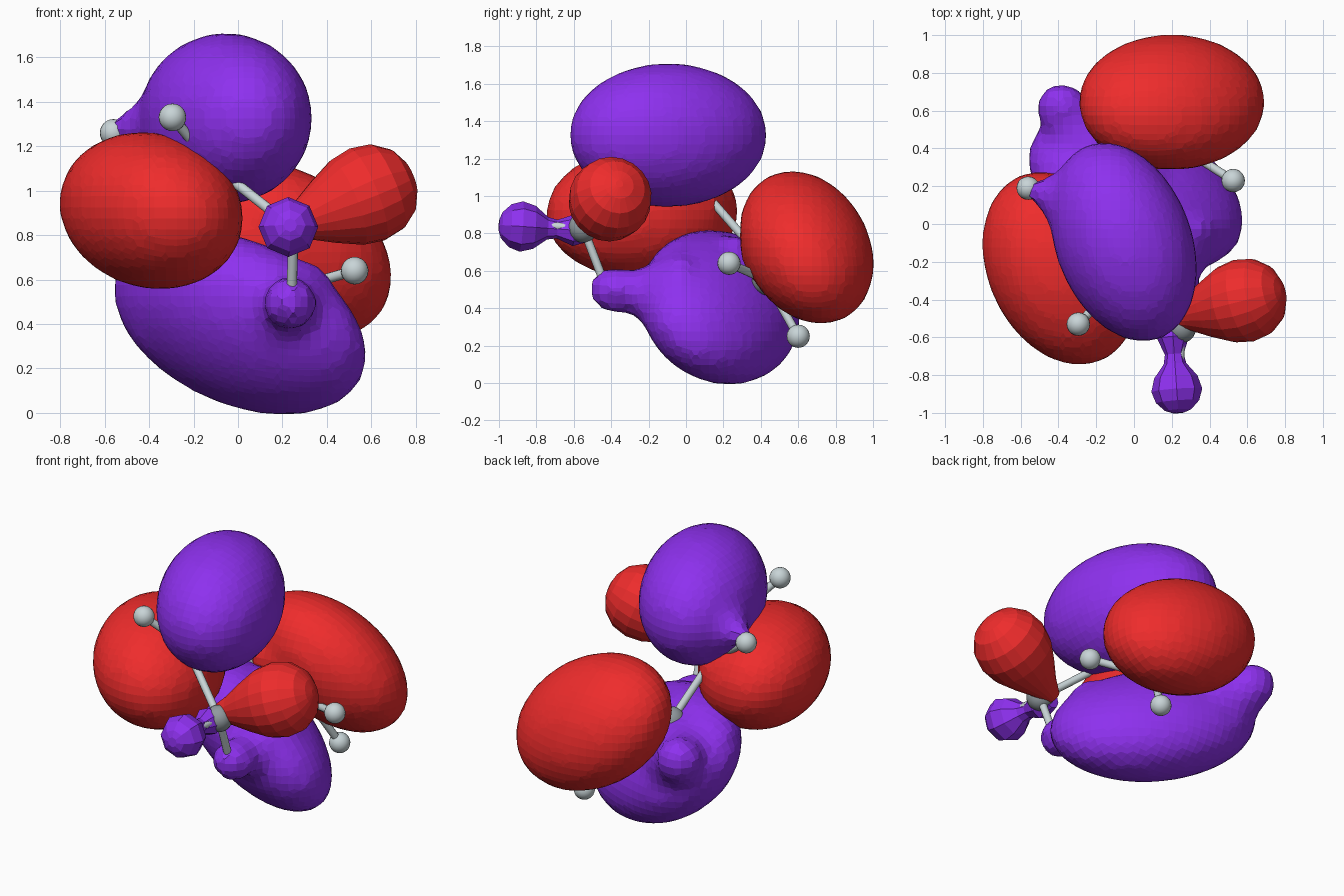
import bpy, bmesh, math
from mathutils import Vector, Matrix

if "Cube" in bpy.data.objects:
    bpy.data.objects.remove(bpy.data.objects["Cube"])


def material(name, rgb):
    m = bpy.data.materials.new(name)
    m.diffuse_color = (*rgb, 1)
    m.use_nodes = True
    m.node_tree.nodes["Principled BSDF"].inputs["Base Color"].default_value = m.diffuse_color
    return m


PURPLE = material("purple", (0.27, 0.03, 0.86))
RED = material("red", (0.86, 0.025, 0.025))
LIGHT = material("light_grey", (0.58, 0.66, 0.68))
DARK = material("mid_grey", (0.28, 0.32, 0.34))


def finish(name, bm, mat, smooth=True):
    bmesh.ops.recalc_face_normals(bm, faces=bm.faces)
    me = bpy.data.meshes.new(name)
    bm.to_mesh(me)
    bm.free()
    me.materials.append(mat)
    for p in me.polygons:
        p.use_smooth = smooth
    ob = bpy.data.objects.new(name, me)
    bpy.context.collection.objects.link(ob)
    return ob


# Slanted ellipsoid from its half extents and the xy, xz, yz correlations
def ellipsoid(bm, centre, half, corr):
    rows = [[0.0] * 3 for _ in range(3)]
    c = [[1, corr[0], corr[1]], [corr[0], 1, corr[2]], [corr[1], corr[2], 1]]
    for i in range(3):
        for j in range(i + 1):
            s = c[i][j] - sum(rows[i][k] * rows[j][k] for k in range(j))
            rows[i][j] = math.sqrt(s) if i == j else s / rows[j][j]
    skew = Matrix(rows).to_4x4()
    mat = Matrix.Translation(centre) @ Matrix.Diagonal((*half, 1)) @ skew
    bmesh.ops.create_icosphere(bm, subdivisions=4, radius=1, matrix=mat)


# Turned shape from a to b; profile is (fraction along, radius)
def turned(bm, a, b, profile, segs=16):
    a, b = Vector(a), Vector(b)
    d = b - a
    q = d.to_track_quat('Z', 'Y')
    rings = []
    for t, r in profile:
        rings.append([bm.verts.new(a + d * t + q @ Vector((
            r * math.cos(2 * math.pi * i / segs), r * math.sin(2 * math.pi * i / segs), 0)))
            for i in range(segs)])
    for lo, hi in zip(rings, rings[1:]):
        for i in range(segs):
            j = (i + 1) % segs
            bm.faces.new((lo[i], lo[j], hi[j], hi[i]))
    bm.faces.new(rings[0][::-1])
    bm.faces.new(rings[-1])


# Fuse overlapping pieces of a lobe into one lightly faceted skin
def fuse(ob, voxel=0.05):
    r = ob.modifiers.new("fuse", 'REMESH')
    r.mode = 'VOXEL'
    r.voxel_size = voxel
    s = ob.modifiers.new("soften", 'SMOOTH')
    s.factor = 0.5
    s.iterations = 2


# Upper purple lobe with its small nub
bm = bmesh.new()
ellipsoid(bm, (-0.055, -0.095, 1.325), (0.39, 0.53, 0.385), (-0.27, 0, 0))
turned(bm, (-0.15, 0.08, 1.29), (-0.57, 0.19, 1.29), [(0, 0.26), (0.6, 0.16), (0.8, 0.08), (1, 0.04)])
turned(bm, (-0.1, 0.0, 1.15), (-0.22, 0.05, 0.98), [(0, 0.25), (1, 0.06)])
fuse(finish("upper_lobe", bm, PURPLE, False))

# Lower purple lobe with a tail at the back and a small knob at the front
bm = bmesh.new()
ellipsoid(bm, (0.01, 0.18, 0.405), (0.57, 0.43, 0.415), (-0.38, -0.35, -0.12))
turned(bm, (-0.2, 0.28, 0.46), (-0.44, 0.72, 0.68),
       [(0, 0.30), (0.4, 0.23), (0.65, 0.15), (0.85, 0.125), (0.96, 0.08), (1, 0.03)])
turned(bm, (0.22, -0.05, 0.46), (0.24, -0.51, 0.51),
       [(0, 0.26), (0.3, 0.18), (0.5, 0.115), (0.72, 0.125), (0.9, 0.10), (1, 0.04)])
turned(bm, (0.05, 0.2, 0.5), (0.0, 0.28, 0.78), [(0, 0.25), (1, 0.06)])
fuse(finish("lower_lobe", bm, PURPLE, False))

# Large red lobes, each narrowing to the frame
bm = bmesh.new()
ellipsoid(bm, (-0.39, -0.235, 0.91), (0.415, 0.515, 0.355), (-0.25, -0.1, 0.03))
turned(bm, (-0.36, -0.03, 0.94), (-0.22, 0.16, 1.02), [(0, 0.24), (1, 0.06)])
fuse(finish("left_lobe", bm, RED, False))
bm = bmesh.new()
ellipsoid(bm, (0.20, 0.645, 0.725), (0.495, 0.36, 0.41), (0, -0.28, -0.22))
turned(bm, (0.1, 0.52, 0.76), (-0.14, 0.34, 0.79), [(0, 0.29), (1, 0.07)])
fuse(finish("back_lobe", bm, RED, False))

# Front red bulb, flaring away from the end joint
bm = bmesh.new()
turned(bm, (0.20, -0.50, 0.83), (0.785, -0.355, 1.065),
       [(0, 0.05), (0.15, 0.09), (0.32, 0.15), (0.5, 0.205), (0.65, 0.222),
        (0.8, 0.205), (0.92, 0.15), (0.98, 0.08), (1, 0.02)], 20)
finish("front_bulb", bm, RED, False)

# Faceted purple knob at the very front
bm = bmesh.new()
turned(bm, (0.20, -0.50, 0.81), (0.235, -1.0, 0.845),
       [(0, 0.05), (0.2, 0.085), (0.38, 0.05), (0.48, 0.06), (0.62, 0.115),
        (0.76, 0.135), (0.88, 0.115), (0.97, 0.07), (1, 0.03)], 8)
finish("front_knob", bm, PURPLE, False)

# Ball and stick frame inside the lobes
JOINTS = [(0.25, -0.55, 0.83), (-0.12, -0.35, 1.12), (-0.25, 0.08, 1.04),
          (-0.15, 0.36, 0.72), (0.21, 0.43, 0.55)]
# Tips: joint number and position
TIPS = [(1, (-0.295, -0.53, 1.33)), (2, (-0.56, 0.19, 1.26)),
        (4, (0.525, 0.23, 0.64)), (4, (0.30, 0.60, 0.25)),
        (3, (-0.40, 0.60, 0.66)), (0, (0.235, -0.88, 0.845)),
        (0, (0.24, -0.42, 0.49)), (0, (0.60, -0.42, 0.99))]


def ball(name, centre, radius, mat):
    bm = bmesh.new()
    bmesh.ops.create_uvsphere(bm, u_segments=20, v_segments=12, radius=radius,
                              matrix=Matrix.Translation(centre))
    finish(name, bm, mat)


def stick(name, a, b):
    bm = bmesh.new()
    turned(bm, a, b, [(0, 0.023), (1, 0.023)], 12)
    ob = finish(name, bm, LIGHT)
    for p in ob.data.polygons:
        p.use_smooth = len(p.vertices) == 4


for n, pos in enumerate(JOINTS):
    ball(f"joint_{n + 1}", pos, 0.08, DARK)
    if n:
        stick(f"chain_rod_{n}", JOINTS[n - 1], pos)
for n, (j, pos) in enumerate(TIPS, 1):
    ball(f"tip_ball_{n}", pos, 0.062, LIGHT)
    stick(f"tip_rod_{n}", JOINTS[j], pos)
